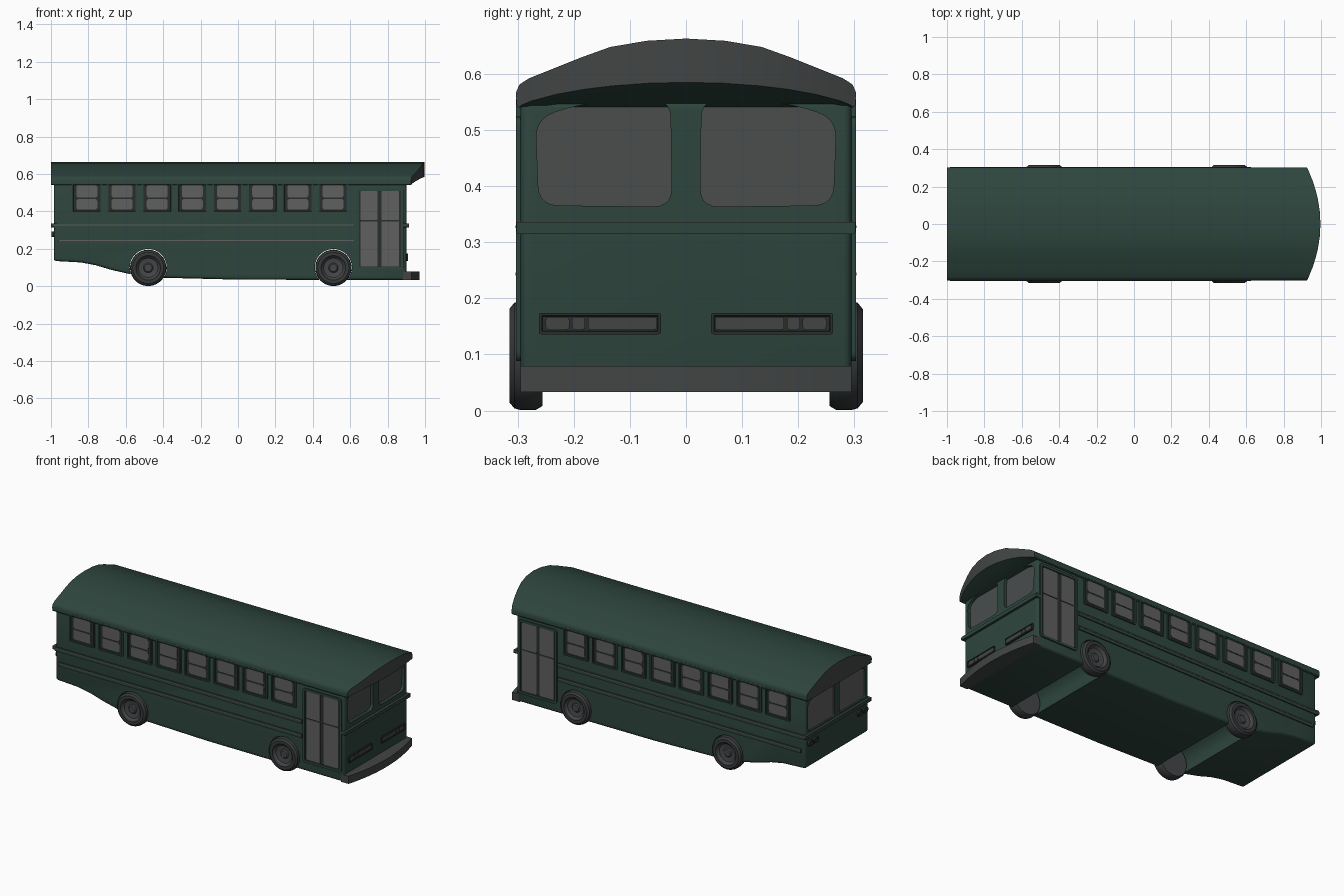
import bpy, bmesh, math
from mathutils import Vector

if "Cube" in bpy.data.objects:
    bpy.data.objects.remove(bpy.data.objects["Cube"], do_unlink=True)


def material(name, rgb):
    m = bpy.data.materials.new(name)
    m.use_nodes = True
    m.diffuse_color = (*rgb, 1)
    bsdf = m.node_tree.nodes["Principled BSDF"]
    bsdf.inputs["Base Color"].default_value = (*rgb, 1)
    bsdf.inputs["Roughness"].default_value = 0.7
    return m


GREEN = material("dark green paint", (0.027, 0.06, 0.047))
GLASS = material("side glass grey", (0.115, 0.115, 0.115))
SCREEN = material("windscreen grey", (0.068, 0.074, 0.073))
TRIM = material("trim grey", (0.055, 0.06, 0.06))
DARK = material("dark frame", (0.022, 0.028, 0.027))
TYRE = material("tyre grey", (0.04, 0.043, 0.044))
HUB = material("hub grey", (0.058, 0.062, 0.064))

HALF, NOSE, TAIL = 0.295, 0.9, -0.985


# Mappings from panel coordinates (across, up, outward) to the model
def side(s):
    return lambda u, v, n: (u, s * (HALF + n), v)


def front(u, v, n):
    return (NOSE + n, u, v)


def rear(u, v, n):
    return (TAIL - n, u, v)


def flat(u, v, n):
    return (u, v, n)


def finish(bm, name, mats, smooth=True):
    bmesh.ops.recalc_face_normals(bm, faces=bm.faces)
    me = bpy.data.meshes.new(name)
    bm.to_mesh(me)
    bm.free()
    ob = bpy.data.objects.new(name, me)
    bpy.context.collection.objects.link(ob)
    for m in mats:
        me.materials.append(m)
    if smooth:
        bpy.ops.object.select_all(action="DESELECT")
        ob.select_set(True)
        bpy.context.view_layer.objects.active = ob
        bpy.ops.object.shade_smooth_by_angle(angle=math.radians(35))
    return ob


def rounded(corners, r, segs=5):
    pts = []
    if r == 0:
        return corners
    for i, c in enumerate(corners):
        c = Vector(c)
        a, b = Vector(corners[i - 1]), Vector(corners[(i + 1) % len(corners)])
        p = c + (a - c).normalized() * r
        q = c + (b - c).normalized() * r
        for k in range(segs + 1):
            t = k / segs
            pts.append(p * (1 - t) ** 2 + c * 2 * t * (1 - t) + q * t * t)
    return pts


def rect(u0, u1, v0, v1):
    return [(u0, v0), (u1, v0), (u1, v1), (u0, v1)]


def plate(bm, corners, r, place, n0, n1):
    """Add a solid rounded slab to bm and return its outer face."""
    pts = rounded(corners, r)
    low = [bm.verts.new(place(p[0], p[1], n0)) for p in pts]
    top = [bm.verts.new(place(p[0], p[1], n1)) for p in pts]
    bm.faces.new(low[::-1])
    outer = bm.faces.new(top)
    for i in range(len(pts)):
        j = (i + 1) % len(pts)
        bm.faces.new((low[i], low[j], top[j], top[i]))
    return outer


def slab(name, mat, corners, r, place, n0, n1):
    bm = bmesh.new()
    plate(bm, corners, r, place, n0, n1)
    return finish(bm, name, [mat])


def framed(name, mats, corners, r, place, n1, rim, depth):
    """Raised frame with a recessed centre in the second material."""
    bm = bmesh.new()
    outer = plate(bm, corners, r, place, -0.01, n1)
    bmesh.ops.recalc_face_normals(bm, faces=bm.faces)
    bmesh.ops.inset_region(bm, faces=[outer], thickness=rim, use_even_offset=True)
    bmesh.ops.inset_region(bm, faces=[outer], thickness=0.001, depth=-depth)
    outer.material_index = 1
    return finish(bm, name, mats)


def mirror_u(corners, s):
    return [(s * u, v) for u, v in corners]


# Body shell from its side outline
outline = [(TAIL, 0.555), (TAIL, 0.135), (-0.84, 0.127), (-0.76, 0.112), (-0.68, 0.088),
           (-0.58, 0.065), (-0.4, 0.045), (0.0, 0.035), (NOSE, 0.033), (NOSE, 0.555)]
bm = bmesh.new()
plate(bm, outline, 0, lambda u, v, n: (u, n, v), -HALF, HALF)
body = finish(bm, "body", [GREEN], smooth=False)
bevel = body.modifiers.new("soft edges", "BEVEL")
bevel.width, bevel.segments = 0.014, 3
bevel.limit_method, bevel.angle_limit = "ANGLE", math.radians(40)

# Window recesses in both ends and wheel channels under the floor
windscreen = [(0.025, 0.363), (0.262, 0.366), (0.268, 0.52), (0.19, 0.546), (0.028, 0.556)]
back_window = [(0.022, 0.345), (0.268, 0.345), (0.268, 0.515), (0.19, 0.538), (0.022, 0.545)]
AXLES = (-0.48, 0.51)
bm = bmesh.new()
for s in (-1, 1):
    plate(bm, mirror_u(windscreen, s), 0.035, front, -0.02, 0.05)
    plate(bm, mirror_u(back_window, s), 0.02, rear, -0.014, 0.05)
for x in AXLES:
    ring = [(x + 0.099 * math.cos(a * math.tau / 40), 0.1 + 0.099 * math.sin(a * math.tau / 40))
            for a in range(40)]
    plate(bm, ring, 0, lambda u, v, n: (u, n, v), -0.4, 0.4)
cutter = finish(bm, "recess_cutter", [GREEN], smooth=False)
cutter.hide_render = True
cut = body.modifiers.new("recesses", "BOOLEAN")
cut.object, cut.solver = cutter, "EXACT"
bpy.context.view_layer.objects.active = body
body.select_set(True)
for mod in list(body.modifiers):
    bpy.ops.object.modifier_apply(modifier=mod.name)
bpy.data.objects.remove(cutter, do_unlink=True)
bpy.ops.object.select_all(action="DESELECT")
body.select_set(True)
bpy.ops.object.shade_smooth_by_angle(angle=math.radians(35))

# Arched roof with a bowed grey visor at the nose
half_arch = [(0.302, 0.545), (0.303, 0.567), (0.297, 0.581), (0.28, 0.592), (0.235, 0.61),
             (0.185, 0.63), (0.135, 0.648), (0.07, 0.659)]
arch = half_arch + [(0, 0.663)] + [(-y, z) for y, z in half_arch[::-1]]


def bow(y):
    return 1 - (y / 0.303) ** 2


bm = bmesh.new()
sections = []
for x in (-1.0, 0.88, None):
    tops, lows = [], []
    for y, z in arch:
        px = x if x is not None else 0.925 + 0.072 * bow(y)
        under = 0.54 if x is not None else 0.54 + 0.045 * bow(y) ** 0.7
        tops.append(bm.verts.new((px, y, z)))
        lows.append(bm.verts.new((px, y * 0.985, min(under, z - 0.003))))
    sections.append((tops, lows))
count = len(arch)
for (t0, l0), (t1, l1) in zip(sections, sections[1:]):
    for i in range(count - 1):
        bm.faces.new((t0[i], t0[i + 1], t1[i + 1], t1[i]))
        bm.faces.new((l0[i], l0[i + 1], l1[i + 1], l1[i]))
    for i in (0, count - 1):
        bm.faces.new((t0[i], l0[i], l1[i], t1[i]))
for tops, lows in (sections[0], sections[-1]):
    for i in range(count - 1):
        cap = bm.faces.new((tops[i], tops[i + 1], lows[i + 1], lows[i]))
        cap.material_index = 1
finish(bm, "roof", [GREEN, TRIM])

# Bowed front bumper
ys = [HALF * k / 10 for k in range(-10, 11)]
bow_line = [(0.925 + 0.045 * bow(y), y) for y in ys]
slab("front_bumper", TRIM, [(0.88, -HALF)] + bow_line + [(0.88, HALF)], 0, flat, 0.033, 0.079)

for s, label in ((-1, "right"), (1, "left")):
    place = side(s)
    # Eight sliding windows per side
    for k in range(8):
        x = -0.808 + 0.188 * k
        framed(f"{label}_window_frame_{k + 1}", [GREEN, DARK],
               rect(x - 0.081, x + 0.081, 0.392, 0.555), 0.008, place, 0.008, 0.008, 0.006)
        for v0, v1, part in ((0.41, 0.466, "lower"), (0.474, 0.541, "upper")):
            slab(f"{label}_{part}_pane_{k + 1}", GLASS,
                 rect(x - 0.056, x + 0.056, v0, v1), 0.014, place, 0, 0.004)
    # Double door
    framed(f"{label}_door", [GREEN, DARK], rect(0.632, 0.886, 0.088, 0.524), 0.02,
           place, 0.008, 0.014, 0.007)
    for u0, u1 in ((0.656, 0.745), (0.767, 0.861)):
        for v0, v1 in ((0.105, 0.347), (0.353, 0.508)):
            slab(f"{label}_door_pane", GLASS, rect(u0, u1, v0, v1), 0.005, place, 0, 0.004)
    # Side mouldings with thin bright lines
    for z, x0 in ((0.322, TAIL), (0.238, -0.96)):
        slab(f"{label}_moulding", GREEN, rect(x0, 0.626, z - 0.013, z + 0.011), 0.004,
             place, -0.005, 0.007)
        slab(f"{label}_trim_line", GLASS, rect(x0, 0.626, z + 0.003, z + 0.008), 0,
             place, -0.005, 0.009)
    # End glass
    slab(f"{label}_windscreen", SCREEN, mirror_u(windscreen, s), 0.035, front, -0.03, -0.017)
    slab(f"{label}_back_window", GLASS, mirror_u(back_window, s), 0.02, rear, -0.03, -0.01)
    # Headlamp cluster
    framed(f"{label}_headlamp_housing", [DARK, DARK], mirror_u(rect(0.045, 0.262, 0.136, 0.174), s),
           0.004, front, 0.008, 0.005, 0.005)
    for u0, u1, part in ((0.052, 0.175, "grille"), (0.18, 0.203, "divider"), (0.208, 0.25, "lamp")):
        slab(f"{label}_{part}", TRIM, mirror_u(rect(u0, u1, 0.144, 0.167), s), 0.006,
             front, 0, 0.007)
    # Tail lamps
    for u in (0.205, 0.255):
        slab(f"{label}_tail_lamp", DARK, mirror_u(rect(u - 0.02, u + 0.02, 0.262, 0.292), s),
             0.012, rear, -0.005, 0.012)

# Belt moulding across both ends
for name, place in (("front_belt", front), ("rear_belt", rear)):
    slab(name, GREEN, rect(-0.302, 0.302, 0.315, 0.334), 0.005, place, -0.014, 0.014)
    slab(name + "_line", TRIM, rect(-0.302, 0.302, 0.331, 0.336), 0, place, -0.01, 0.013)

# Wheels turned from a radius and depth profile
wheel = [(0, 0.302), (0.02, 0.302), (0.026, 0.296), (0.052, 0.3), (0.06, 0.308), (0.066, 0.315),
         (0.083, 0.315), (0.094, 0.306), (0.097, 0.295), (0.097, 0.268), (0.09, 0.256), (0, 0.256)]
SEG = 40
for x in AXLES:
    for s, label in ((-1, "right"), (1, "left")):
        bm = bmesh.new()
        chain = [bm.verts.new((x + r, s * d, 0.098)) for r, d in wheel]
        edges = [bm.edges.new(pair) for pair in zip(chain, chain[1:])]
        bmesh.ops.spin(bm, geom=chain + edges, cent=(x, 0, 0.098), axis=(0, 1, 0),
                       angle=math.tau, steps=SEG, use_duplicate=False)
        bmesh.ops.remove_doubles(bm, verts=bm.verts, dist=0.0002)
        for f in bm.faces:
            c = f.calc_center_median()
            if math.hypot(c.x - x, c.z - 0.098) < 0.062:
                f.material_index = 1
        finish(bm, f"{label}_{'rear' if x < 0 else 'front'}_wheel", [TYRE, HUB])
